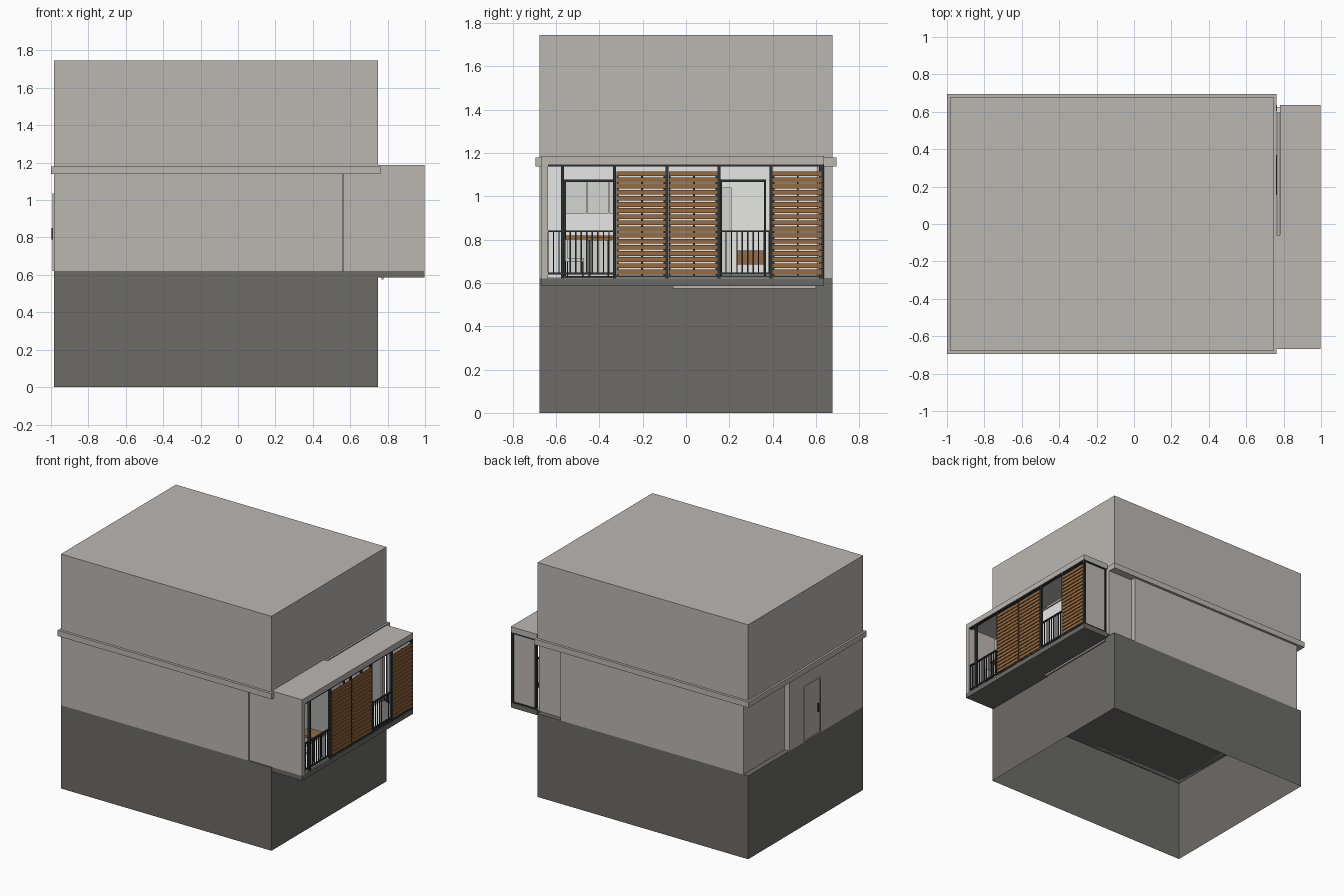
import bpy, bmesh
from mathutils import Vector

cube = bpy.data.objects.get("Cube")
if cube:
    bpy.data.objects.remove(cube, do_unlink=True)


def material(name, rgb):
    m = bpy.data.materials.new(name)
    m.use_nodes = True
    m.diffuse_color = (*rgb, 1)
    m.node_tree.nodes["Principled BSDF"].inputs["Base Color"].default_value = (*rgb, 1)
    return m


wall = material("warm grey wall", (0.50, 0.475, 0.45))
dark = material("dark grey base", (0.15, 0.147, 0.135))
frame = material("charcoal metal", (0.027, 0.033, 0.036))
wood = material("wood", (0.31, 0.145, 0.05))
white = material("white paint", (0.9, 0.9, 0.88))
cabinet = material("pale cabinet", (0.66, 0.66, 0.63))


def boxes(name, mat, *spans, open_bottom=False):
    """One object made of boxes, each given as x, y and z ranges."""
    bm = bmesh.new()
    for span in spans:
        lo, hi = Vector([s[0] for s in span]), Vector([s[1] for s in span])
        verts = bmesh.ops.create_cube(bm, size=1)["verts"]
        for v in verts:
            v.co = Vector([a + (b - a) * (c + 0.5) for a, b, c in zip(lo, hi, v.co)])
    if open_bottom:
        bm.normal_update()
        down = [f for f in bm.faces if f.normal.z < -0.9]
        bmesh.ops.delete(bm, geom=down, context="FACES")
    mesh = bpy.data.meshes.new(name)
    bm.to_mesh(mesh)
    bm.free()
    mesh.materials.append(mat)
    obj = bpy.data.objects.new(name, mesh)
    bpy.context.collection.objects.link(obj)
    return obj


def frame_spans(x, y, z, t):
    """Four bars around a rectangle facing x."""
    return [(x, (y[0], y[0] + t), z), (x, (y[1] - t, y[1]), z),
            (x, y, (z[0], z[0] + t)), (x, y, (z[1] - t, z[1]))]


# Main volumes
X0, X1, Y = -0.985, 0.749, 0.676
FLOOR, CEIL = 0.62, 1.14
boxes("base_storey", dark, ((X0, X1), (-Y, Y), (0, FLOOR)), open_bottom=True)
boxes("upper_storey", wall, ((X0, X1), (-Y, Y), (1.17, 1.745)))
boxes("trim_band", wall, ((-1.0, 0.763), (-0.695, 0.695), (CEIL - 0.002, 1.18)))

# Middle storey walls, with the stepped corners
mid = (FLOOR, CEIL)
boxes("front_wall", wall, ((X0, 0.56), (-Y, -0.64), mid))
boxes("back_wall", wall, ((-0.945, 0.56), (0.64, Y), mid))
boxes("back_corner_wall", wall, ((0.55, 0.765), (0.605, 0.637), mid))
boxes("side_wall", wall, ((X0, -0.945), (-0.64, 0.19), mid))
boxes("recessed_side_wall", wall, ((-0.945, -0.91), (0.19, 0.64), mid))

# Entry door on the side wall
door_y, door_z = (-0.17, 0.02), (FLOOR + 0.002, 1.035)
boxes("door_leaf", wall, ((X0 - 0.002, X0), door_y, door_z))
boxes("door_frame", wall, *frame_spans((X0 - 0.006, X0), door_y, door_z, 0.012))
boxes("door_handle", frame, ((X0 - 0.012, X0), (-0.145, -0.135), (0.79, 0.85)))

# Projecting balcony shell
boxes("balcony_front_wall", wall, ((0.565, 0.997), (-0.669, -0.637), (FLOOR, 1.187)))
boxes("balcony_roof", wall, ((0.78, 0.997), (-0.669, 0.637), (1.147, 1.187)),
      ((0.74, 0.78), (-0.669, -0.06), (1.147, 1.187)))
boxes("balcony_floor", dark, ((0.78, 0.997), (-0.669, 0.637), (0.585, FLOOR)),
      ((0.74, 0.78), (-0.669, -0.06), (0.585, FLOOR)))
boxes("balcony_deck", white, ((0.75, 0.98), (-0.637, 0.625), (FLOOR, 0.626)))
boxes("sliding_track", wall, ((0.766, 0.778), (-0.06, 0.6), (0.575, 0.6)),
      ((0.766, 0.778), (-0.06, 0.6), (1.15, 1.175)))

# Glazed end of the balcony
boxes("end_panel", wall, ((0.8, 0.985), (0.618, 0.628), (0.63, 1.14)))
end_bars = [((x, x + 0.01), (0.614, 0.637), (FLOOR, 1.147)) for x in (0.79, 0.985)]
end_bars += [((0.79, 0.995), (0.614, 0.637), (z, z + 0.01)) for z in (FLOOR, 1.137)]
boxes("end_panel_frame", frame, *end_bars)

# Window wall between room and balcony
wx = (0.735, 0.755)
boxes("window_wall", white,
      (wx, (-0.64, -0.565), mid), (wx, (-0.325, 0.155), mid),
      (wx, (0.37, 0.61), mid), (wx, (-0.64, 0.61), (1.075, CEIL)))
for side, span in (("front", (-0.565, -0.325)), ("back", (0.155, 0.37))):
    boxes(side + "_window_frame", frame,
          *frame_spans((0.75, 0.765), span, (FLOOR, 1.078), 0.011))

# Outer posts and rails
posts = [((0.978, 0.995), (y - 0.007, y + 0.007), (FLOOR, 1.147))
         for y in (-0.57, -0.33, -0.087, 0.153, 0.392, 0.63)]
boxes("balcony_posts", frame, *posts)
boxes("balcony_rails", frame, ((0.975, 0.995), (-0.637, 0.637), (1.138, 1.147)),
      ((0.975, 0.995), (-0.33, 0.637), (0.624, 0.634)))

# Slatted wooden screens
for i, (a, b) in enumerate([(-0.32, -0.095), (-0.079, 0.145), (0.4, 0.625)]):
    slats = [((0.99, 0.998), (a, b), (z, z + 0.022))
             for z in [0.64 + 0.0283 * k for k in range(17)]]
    boxes(f"slat_screen_{i + 1}", wood, *slats)
    boxes(f"slat_screen_stiles_{i + 1}", frame,
          *[((0.982, 0.99), (y, y + 0.008), (0.635, 1.115))
            for y in (a, (a + b) / 2, b - 0.008)])

# Railings in the open bays
for side, (a, b) in (("front", (-0.637, -0.33)), ("back", (0.16, 0.385))):
    count = round((b - a) / 0.026)
    bars = [((0.982, 0.988), (y - 0.003, y + 0.003), (0.64, 0.84))
            for y in [a + (b - a) * k / count for k in range(count + 1)]]
    bars += [((0.979, 0.991), (a, b), (z, z + 0.009)) for z in (0.64, 0.834)]
    boxes(side + "_railing", frame, *bars)

# Room behind the windows
boxes("room_floor", white, ((0.3, 0.75), (-0.64, 0.61), (FLOOR, 0.626)))
boxes("room_partition", white, ((0.28, 0.3), (-0.64, 0.64), mid))
boxes("inner_door", cabinet, ((0.3, 0.308), (0.05, 0.21), (0.626, 1.04)))
boxes("upper_cabinets", cabinet,
      *[((0.3, 0.38), (y, y + 0.1), (0.92, 1.1)) for y in (-0.56, -0.457, -0.354)])
boxes("lower_cabinets", cabinet, ((0.3, 0.42), (-0.62, -0.25), (0.626, 0.8)))
boxes("worktop", wood, ((0.3, 0.43), (-0.62, -0.25), (0.8, 0.82)))
boxes("sofa", wood, ((0.4, 0.55), (0.235, 0.375), (0.685, 0.75)))

# Balcony table and chairs
boxes("table_top", wood, ((0.82, 0.95), (-0.46, -0.345), (0.795, 0.81)))
boxes("table_legs", frame, *[((x, x + 0.008), (y, y + 0.008), (0.626, 0.795))
                             for x in (0.83, 0.932) for y in (-0.45, -0.363)])
boxes("chair", cabinet, ((0.83, 0.92), (-0.55, -0.47), (0.7, 0.715)),
      ((0.83, 0.92), (-0.556, -0.546), (0.7, 0.8)))
boxes("chair_legs", frame, *[((x, x + 0.006), (y, y + 0.006), (0.626, 0.7))
                             for x in (0.835, 0.909) for y in (-0.55, -0.48)])
